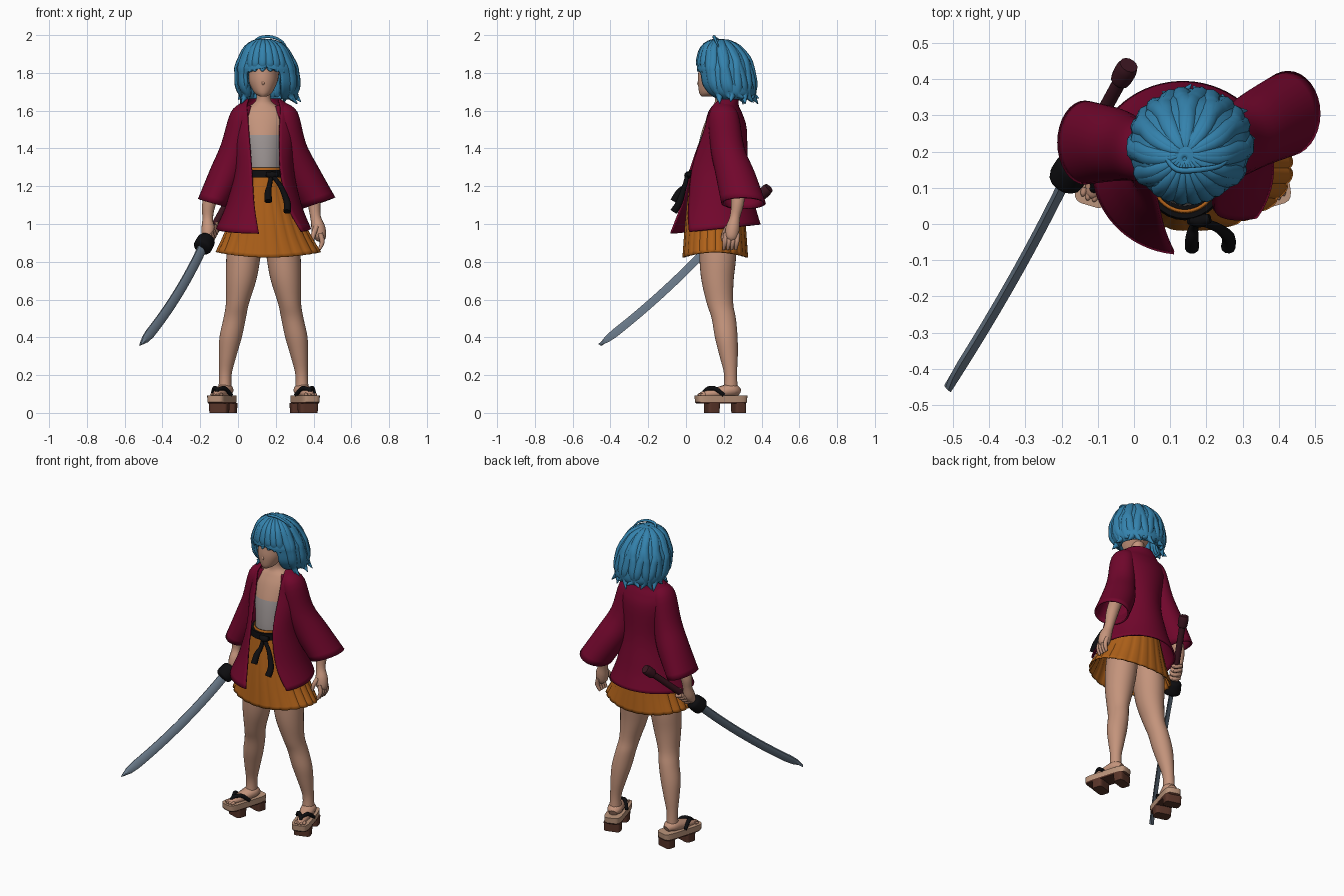
import bpy, bmesh, math, random
from mathutils import Vector, Matrix

random.seed(4)
if "Cube" in bpy.data.objects:
    bpy.data.objects.remove(bpy.data.objects["Cube"])


def paint(name, *rgb):
    m = bpy.data.materials.new(name)
    m.use_nodes = True
    m.diffuse_color = (*rgb, 1)
    m.node_tree.nodes["Principled BSDF"].inputs["Base Color"].default_value = (*rgb, 1)
    return m


skin = paint("skin", .55, .295, .2)
blue = paint("hair blue", .034, .225, .42)
crimson = paint("coat crimson", .165, .002, .025)
orange = paint("skirt orange", .43, .12, .01)
black = paint("black cloth", .004, .004, .005)
steel = paint("blade steel", .16, .215, .28)
wood = paint("sandal wood", .5, .3, .2)
brown = paint("sole brown", .1, .035, .022)
maroon = paint("hilt maroon", .045, .008, .015)
grey = paint("bandage grey", .32, .285, .28)


def loft(name, rings, mat, closed=True, caps=True, thick=0):
    """Skin a list of rings of points."""
    bm = bmesh.new()
    vs = [[bm.verts.new(p) for p in r] for r in rings]
    n = len(rings[0])
    for a, b in zip(vs, vs[1:]):
        for i in range(n if closed else n - 1):
            j = (i + 1) % n
            bm.faces.new((a[i], a[j], b[j], b[i]))
    if caps and closed:
        bm.faces.new(vs[0])
        bm.faces.new(vs[-1])
    bmesh.ops.recalc_face_normals(bm, faces=bm.faces)
    me = bpy.data.meshes.new(name)
    bm.to_mesh(me)
    bm.free()
    me.materials.append(mat)
    ob = bpy.data.objects.new(name, me)
    bpy.context.collection.objects.link(ob)
    bpy.ops.object.select_all(action='DESELECT')
    bpy.context.view_layer.objects.active = ob
    ob.select_set(True)
    bpy.ops.object.shade_smooth_by_angle(angle=math.radians(50))
    if thick:
        s = ob.modifiers.new("cloth", 'SOLIDIFY')
        s.thickness = thick
    return ob


def smooth_rows(rows, k=4):
    """Catmull-Rom resampling of rows of numbers."""
    out = []
    for i in range(len(rows) - 1):
        q = [rows[max(0, min(len(rows) - 1, i + d))] for d in (-1, 0, 1, 2)]
        for s in range(k):
            t = s / k
            out.append([b + .5 * t * (c - a + t * (2 * a - 5 * b + 4 * c - d + t * (3 * (b - c) + d - a)))
                        for a, b, c, d in zip(*q)])
    return out + [list(rows[-1])]


def on_ellipse(row, t):
    z, cx, cy, rx, ry = row[:5]
    return Vector((cx - rx * math.sin(t), cy - ry * math.cos(t), z))


def body(name, rows, mat, n=32, tilt=0, **kw):
    """Stack of full ellipses: z, cx, cy, rx, ry."""
    rings = [[on_ellipse(r, math.tau * i / n) for i in range(n)] for r in smooth_rows(rows)]
    for r, ring in zip(smooth_rows(rows), rings):
        for p in ring:
            p.z += tilt * (p.x - r[1])
    return loft(name, rings, mat, **kw)


def wrap(name, rows, mat, n=56, **kw):
    """Stack of ellipses open at the front between two x positions."""
    rings = []
    for r in smooth_rows(rows):
        g = [math.asin(max(0, min(.97, d / r[3]))) for d in (r[1] - r[5], r[6] - r[1])]
        rings.append([on_ellipse(r, g[0] + (math.tau - g[0] - g[1]) * i / n) for i in range(n + 1)])
    return loft(name, rings, mat, closed=False, **kw)


def tube(name, pts, mat, n=10, flat=1, k=4):
    """Tapered tube through points given as x, y, z, radius."""
    path = smooth_rows(pts, k)
    rings, u = [], None
    for i, p in enumerate(path):
        a, b = path[max(0, i - 1)], path[min(len(path) - 1, i + 1)]
        d = (Vector(b[:3]) - Vector(a[:3])).normalized()
        if u is None:
            u = d.cross(Vector((0, 0, 1)) if abs(d.z) < .9 else Vector((0, 1, 0)))
        u = (u - d * u.dot(d)).normalized()
        v = u.cross(d)
        rings.append([Vector(p[:3]) + max(.001, p[3]) * (u * flat * math.cos(w) + v * math.sin(w))
                      for w in (math.tau * j / n for j in range(n))])
    return loft(name, rings, mat)


def block(name, lo, hi, mat, taper=.95):
    """Rounded slab in plan, lo and hi corners."""
    c = [(a + b) / 2 for a, b in zip(lo, hi)]
    h = [(b - a) / 2 for a, b in zip(lo, hi)]

    def ring(z, s):
        return [(c[0] + s * h[0] * math.copysign(abs(math.cos(w)) ** .4, math.cos(w)),
                 c[1] + s * h[1] * math.copysign(abs(math.sin(w)) ** .4, math.sin(w)), z)
                for w in (math.tau * (i + .5) / 24 for i in range(24))]
    return loft(name, [ring(lo[2], taper), ring(hi[2], 1)], mat)


# Torso with bandage below the chest line
torso = body("torso", [(1.2, .14, .155, .1, .1), (1.3, .14, .16, .1, .11), (1.44, .135, .18, .115, .11),
                       (1.55, .135, .195, .125, .09), (1.61, .135, .2, .1, .065),
                       (1.65, .135, .195, .042, .042), (1.73, .135, .19, .038, .04)], skin)
torso.data.materials.append(grey)
for f in torso.data.polygons:
    f.material_index = int(f.center.z < 1.46)

# Head and nose
body("head", [(1.675, .133, .11, .018, .028), (1.695, .133, .13, .047, .06), (1.75, .133, .155, .075, .092),
              (1.8, .133, .178, .084, .113), (1.87, .135, .19, .09, .112), (1.94, .14, .185, .05, .06)], skin)
tube("nose", [(.133, .074, 1.77, .003), (.133, .067, 1.75, .007), (.133, .067, 1.74, .006),
              (.133, .075, 1.73, .002)], skin)

# Hair shell, locks and loose strand
hair = [(1.98, .14, .18, .006, .006, .14, .14), (1.968, .14, .18, .06, .06, .14, .14),
        (1.93, .145, .185, .112, .108, .145, .145), (1.87, .148, .2, .142, .138, .148, .148),
        (1.83, .15, .205, .16, .148, .15, .15), (1.805, .152, .21, .163, .15, .05, .22),
        (1.74, .157, .222, .166, .15, .045, .23), (1.69, .16, .24, .157, .132, .045, .23),
        (1.66, .16, .252, .13, .1, .06, .23)]
wrap("hair", hair, blue, thick=.015)
for i in range(24):
    t = math.tau * (i + .5) / 24
    fringe = min(t, math.tau - t) < .75
    rows = hair[:5] if fringe else hair[:8]
    pts = []
    for j, r in enumerate(rows):
        p = on_ellipse(r, t + .05 * j * math.sin(3 * i))
        sink = (Vector((.145, .2, p.z - .01)) - p).normalized() * .02
        pts.append((*(p + sink), (.002, .014, .024, .03, .024 if fringe else .03, .03, .03, .022)[j]))
    tip = on_ellipse(rows[-1], t + .15 * math.sin(3 * i))
    flare = (tip - Vector((.15, .22, tip.z))) * random.uniform(-.1, .12)
    tip += flare * (0 if fringe else 1) - Vector((0, 0, random.uniform(.02, .035 if fringe else .06)))
    tube("hair_lock", pts + [(*tip, .002)], blue, 10, k=3)
tube("loose_strand", [(.09, .18, 1.97, .006), (.12, .15, 1.988, .008), (.18, .15, 1.99, .008),
                      (.235, .16, 1.965, .006), (.265, .18, 1.92, .002)], blue, 8)

# Coat, its hem rising towards the back
coat = wrap("coat", [(1.665, .135, .215, .085, .065, .055, .215), (1.625, .135, .2, .14, .08, .045, .225),
                     (1.58, .135, .2, .172, .1, .05, .225), (1.5, .135, .2, .17, .122, .055, .222),
                     (1.3, .14, .167, .155, .162, .07, .225), (1.1, .137, .165, .2, .2, .085, .265),
                     (.952, .135, .155, .252, .24, .11, .34)], crimson, thick=.01)
for v in coat.data.vertices:
    v.co.z += .1 * (v.co.y + .08) * max(0, 1.1 - v.co.z) / .15
body("left_sleeve", [(1.63, .215, .2, .035, .045), (1.57, .25, .2, .065, .08), (1.4, .283, .22, .077, .09),
                     (1.27, .335, .26, .09, .105), (1.11, .425, .305, .09, .118)],
     crimson, tilt=.35, caps=False, thick=.01)
body("right_sleeve", [(1.63, .05, .2, .035, .045), (1.57, .02, .2, .06, .08), (1.4, -.015, .21, .075, .09),
                      (1.27, -.06, .22, .085, .102), (1.11, -.135, .225, .077, .116)],
     crimson, tilt=-.3, caps=False, thick=.01)

# Pleated skirt
rings = []
for z, cx, cy, rx, ry in smooth_rows([(1.31, .14, .155, .105, .125), (1.26, .14, .155, .115, .135),
                                      (1.1, .145, .155, .17, .153), (.95, .153, .155, .222, .165),
                                      (.835, .16, .155, .278, .173)]):
    ring = []
    for i in range(144):
        t = math.tau * i / 144
        fold = 1 + .03 * min(1, (1.31 - z) * 3) * abs(math.sin(12 * t)) ** .5 - .02
        p = on_ellipse((z, cx, cy, rx * fold, ry * fold), t)
        p.z += .03 * math.sin(t) ** 2 * (1.31 - z) / .48 - .012
        ring.append(p)
    rings.append(ring)
loft("skirt", rings, orange, caps=False, thick=.008)

# Sash, knot and tails
body("sash", [(1.245, .14, .155, .123, .145), (1.285, .14, .155, .118, .14)], black)
tube("sash_knot", [(.15, .012, 1.265, .012), (.18, .01, 1.258, .02), (.21, .015, 1.265, .012)], black)
for x, z in ((.16, 1.12), (.26, 1.065)):
    tube("sash_tail", [(.178, .008, 1.26, .011), (x * .6 + .07, -.008, 1.2, .013),
                       (x, -.035, z + .05, .018), (x, -.065, z, .02)], black)

# Legs, feet and sandals, mirrored about the body's middle
mid = .135
for side, label in ((-1, "right"), (1, "left")):
    def leg_row(z, d, y, rx, ry):
        return z, mid + side * d, y, rx, ry
    body(label + "_leg", [leg_row(.95, .095, .17, .09, .1), leg_row(.82, .107, .168, .09, .097),
                          leg_row(.7, .119, .167, .08, .085), leg_row(.58, .138, .18, .061, .07),
                          leg_row(.5, .153, .2, .059, .064), leg_row(.4, .174, .213, .059, .06),
                          leg_row(.3, .19, .226, .046, .048), leg_row(.2, .202, .236, .033, .034),
                          leg_row(.1, .204, .236, .036, .04)], skin)
    parts = [tube(label + "_foot", [(0, .1, .108, .02), (0, .06, .12, .036), (0, -.03, .105, .028),
                                    (0, -.1, .097, .017), (0, -.118, .095, .007)], skin, flat=1.3),
             block(label + "_sandal_board", (-.052, -.14, .058), (.052, .14, .092), wood, .98),
             block(label + "_sandal_sole", (-.051, -.138, .05), (.051, .138, .058), brown),
             block(label + "_front_tooth", (-.052, -.085, 0), (.052, -.015, .053), brown),
             block(label + "_rear_tooth", (-.052, .065, 0), (.052, .13, .053), brown)]
    for s in (-1, 1):
        parts.append(tube(label + "_strap", [(0, -.1, .098, .009), (0, -.085, .12, .01), (s * .028, -.045, .13, .012),
                                             (s * .052, .0, .094, .01)], black))
    for k in (-.024, -.008, .01, .026):
        parts.append(tube(label + "_toe", [(k, -.095, .097, .01), (k, -.122 + abs(k) * .4, .096, .008),
                                           (k, -.13 + abs(k) * .4, .094, .003)], skin, 8))
    place = Matrix.Translation((mid + side * .22, .185, 0)) @ Matrix.Rotation(side * .29, 4, 'Z')
    for ob in parts:
        ob.matrix_world = place

# Arms and hands
tube("left_arm", [(.33, .26, 1.3, .04), (.395, .275, 1.14, .037), (.41, .26, 1.04, .028),
                  (.425, .248, .98, .037), (.432, .24, .93, .034), (.43, .235, .91, .015)], skin, 14)
for i in range(4):
    y = .21 + .021 * i
    tube("left_finger", [(.435, y, .95, .013), (.446, y - .004, .905, .013), (.43, y - .01, .865, .008)], skin, 8)
tube("left_thumb", [(.415, .222, .985, .015), (.4, .2, .945, .013), (.397, .195, .91, .007)], skin, 8)
tube("right_arm", [(-.08, .22, 1.3, .04), (-.15, .222, 1.12, .037), (-.16, .215, 1.03, .028),
                   (-.158, .198, .975, .036), (-.16, .18, .935, .03), (-.16, .175, .915, .015)], skin, 14)

# Sword: rolled curved blade, guard, hilt and pommel
tip, grip, end = Vector((-.515, -.455, .36)), Vector((-.175, .145, .9)), Vector((-.022, .425, 1.178))
d = (tip - grip).normalized()
edge = Matrix.Rotation(.45, 3, d) @ (Vector((0, 0, 1)) - d * d.z).normalized()
thin = d.cross(edge)
rings = []
for i in range(17):
    s = i / 16
    c = grip.lerp(tip, s) - edge * .1 * s * (1 - s)
    w = .027 * min(1, .1 + (1 - s) * 11)
    rings.append([c + edge * w + thin * .006, c + thin * .014, c - edge * w,
                  c - thin * .014, c + edge * w - thin * .006])
loft("blade", rings, steel)


def along(name, spans, mat):
    tube(name, [(*grip.lerp(end, s), r) for s, r in spans], mat, 14)


along("guard", [(-.12, .025), (-.09, .048), (.0, .05), (.07, .044), (.1, .02)], black)
along("hilt", [(0, .02), (.5, .019), (.95, .019)], maroon)
along("pommel", [(.88, .018), (.9, .028), (1.0, .03), (1.05, .026)], maroon)
for i in range(4):
    c = grip.lerp(end, .14 + .06 * i)
    tube("right_finger", [(*(c + thin * .03 + edge * .01), .011), (*(c - edge * .03), .012),
                          (*(c - thin * .03 + edge * .01), .009)], skin, 8)
